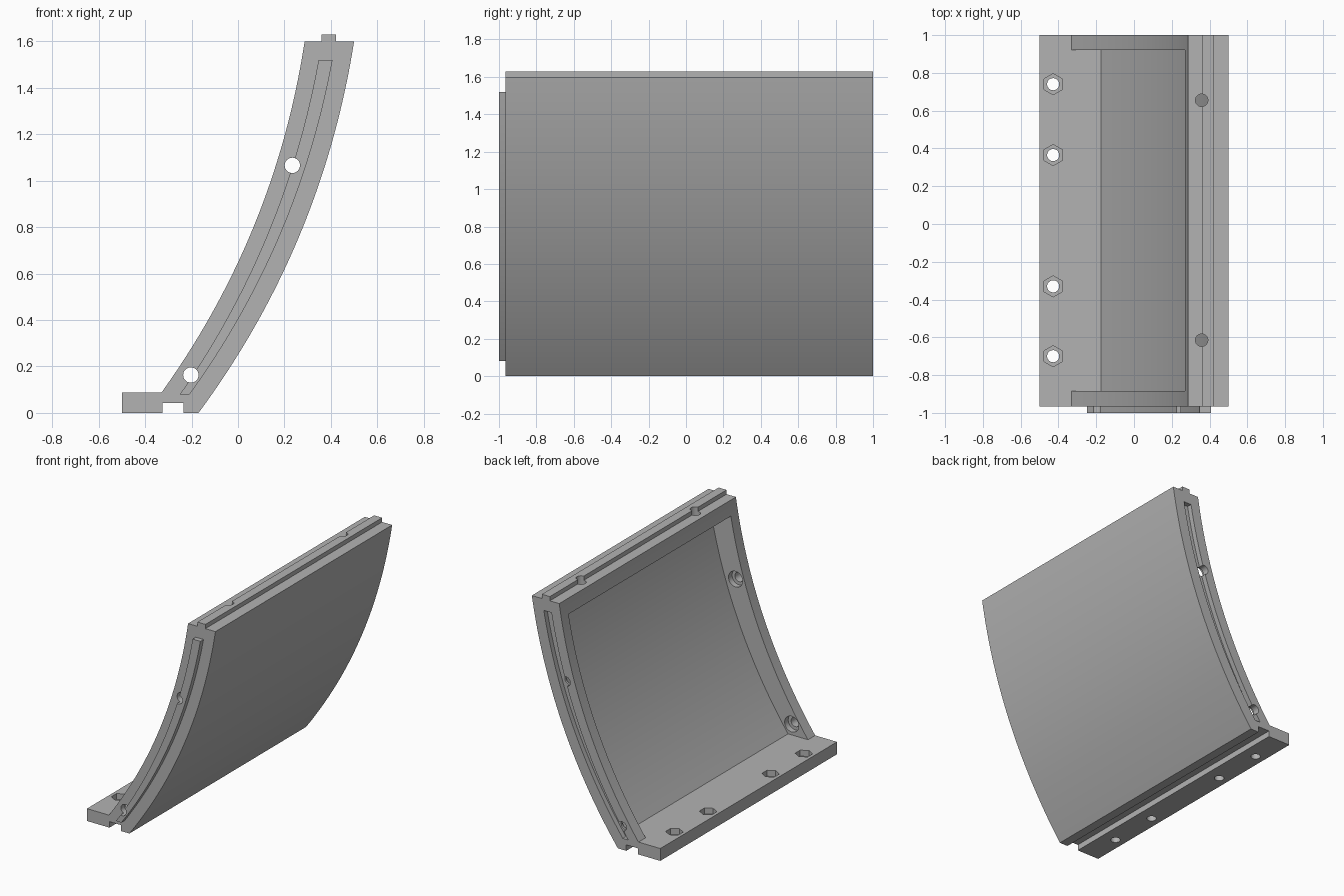
import bpy
import bmesh
from math import cos, sin, pi, radians
from mathutils import Vector

if "Cube" in bpy.data.objects:
    bpy.data.objects.remove(bpy.data.objects["Cube"], do_unlink=True)

grey = bpy.data.materials.new("plain grey")
grey.use_nodes = True
colour = (0.45, 0.45, 0.45, 1)
grey.diffuse_color = colour
grey.node_tree.nodes["Principled BSDF"].inputs["Base Color"].default_value = colour


def arc(start, end, bulge, steps=40):
    """Shallow curve from start to end, bulging to the right of an upward path."""
    a, b = Vector(start), Vector(end)
    along = b - a
    side = Vector((along.y, -along.x)).normalized()
    return [a + along * t + side * bulge * 4 * t * (1 - t)
            for t in (i / steps for i in range(steps + 1))]


def ring(u, v, radius, sides=32, turn=0.0):
    return [(u + radius * cos(turn + 2 * pi * i / sides),
             v + radius * sin(turn + 2 * pi * i / sides)) for i in range(sides)]


def prism(name, outline, low, high, axis="Y"):
    """Extrude an outline along y (outline in x, z) or z (outline in x, y)."""
    bm = bmesh.new()
    place = (lambda u, v: (u, low, v)) if axis == "Y" else (lambda u, v: (u, v, low))
    face = bm.faces.new([bm.verts.new(place(*p)) for p in outline])
    out = bmesh.ops.extrude_face_region(bm, geom=[face])["geom"]
    move = Vector((0, high - low, 0)) if axis == "Y" else Vector((0, 0, high - low))
    bmesh.ops.translate(bm, vec=move,
                        verts=[g for g in out if isinstance(g, bmesh.types.BMVert)])
    bmesh.ops.recalc_face_normals(bm, faces=bm.faces)
    mesh = bpy.data.meshes.new(name)
    bm.to_mesh(mesh)
    bm.free()
    mesh.materials.append(grey)
    obj = bpy.data.objects.new(name, mesh)
    bpy.context.collection.objects.link(obj)
    return obj


def combine(target, tool, operation="DIFFERENCE"):
    mod = target.modifiers.new(tool.name, "BOOLEAN")
    mod.operation, mod.object, mod.solver = operation, tool, "EXACT"
    bpy.context.view_layer.objects.active = target
    bpy.ops.object.modifier_apply(modifier=mod.name)
    bpy.data.objects.remove(tool, do_unlink=True)


FRONT, BACK, PLATE_TOP, BAR_TOP, BAR_LOW = -0.965, 1.0, 0.087, 1.6, 1.5

# Curved panel with foot plate, bottom groove and top rib
outer = arc((-0.17, 0), (0.5, BAR_TOP), 0.106)
inner = arc((-0.33, PLATE_TOP), (0.287, BAR_TOP), 0.098)
outline = [(-0.5, 0), (-0.325, 0), (-0.325, 0.042), (-0.235, 0.042), (-0.235, 0)]
outline += outer
outline += [(0.422, BAR_TOP), (0.422, 1.63), (0.36, 1.63), (0.36, BAR_TOP)]
outline += inner[::-1] + [(-0.5, PLATE_TOP)]
panel = prism("curved_panel", outline, FRONT, BACK)

# Pocket that leaves two end flanges, a thin skin and a top bar
skin = arc((-0.175, PLATE_TOP), (0.428, BAR_LOW), 0.085)
combine(panel, prism("pocket", skin + [(-0.6, BAR_LOW), (-0.6, PLATE_TOP)], -0.885, 0.92))

# Tongue on the front end, matching groove in the back end
rail = arc((-0.25, 0.08), (0.347, 1.52), 0.085) + arc((-0.208, 0.08), (0.407, 1.52), 0.088)[::-1]
combine(panel, prism("tongue", rail, -1.0, FRONT + 0.02), "UNION")
combine(panel, prism("groove", rail, BACK - 0.035, BACK + 0.1))

# Bolt holes through the flanges, counterbored from inside
for x, z in ((-0.203, 0.163), (0.234, 1.066)):
    combine(panel, prism("bolt_hole", ring(x, z, 0.033), -1.1, 1.1))
    combine(panel, prism("counterbore", ring(x, z, 0.055), -0.925, 0.95))

# Foot plate holes with hexagonal nut recesses
for y in (0.74, 0.365, -0.33, -0.7):
    combine(panel, prism("foot_hole", ring(-0.428, y, 0.032), -0.1, 0.2, "Z"))
    combine(panel, prism("nut_recess", ring(-0.428, y, 0.056, 6, pi / 6), 0.045, 0.2, "Z"))

# Holes through the top bar
for y in (0.655, -0.615):
    combine(panel, prism("top_hole", ring(0.358, y, 0.033), 1.45, 1.75, "Z"))

bpy.ops.object.select_all(action="DESELECT")
panel.select_set(True)
bpy.context.view_layer.objects.active = panel
bpy.ops.object.shade_smooth_by_angle(angle=radians(25))
